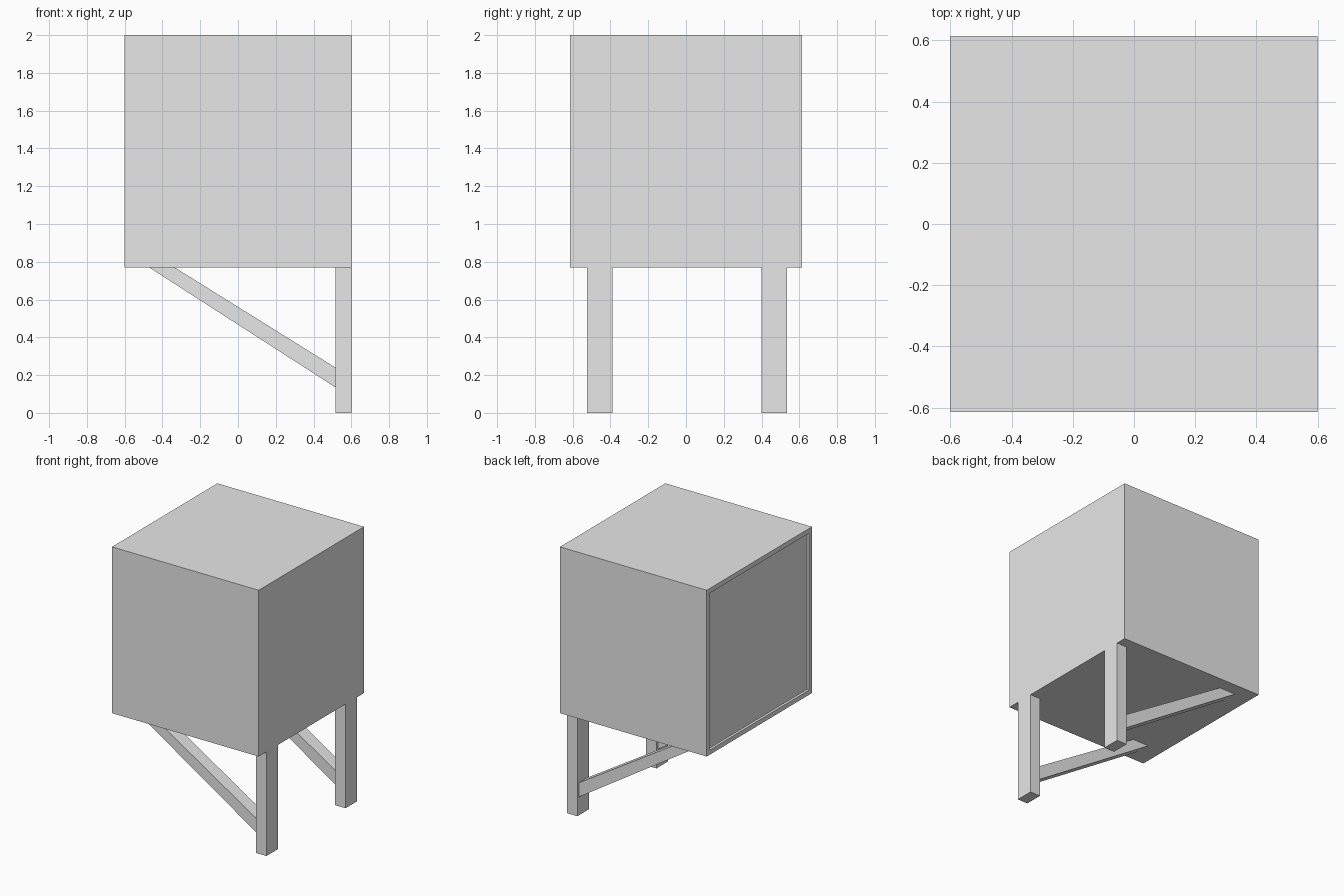
import bpy
import bmesh
from mathutils import Vector

cube = bpy.data.objects.get("Cube")
if cube:
    bpy.data.objects.remove(cube, do_unlink=True)

grey = bpy.data.materials.new("light grey")
grey.use_nodes = True
grey.diffuse_color = (0.8, 0.8, 0.8, 1)
grey.node_tree.nodes["Principled BSDF"].inputs["Base Color"].default_value = (0.8, 0.8, 0.8, 1)

HALF_X, HALF_Y, BASE, TOP = 0.6, 0.615, 0.77, 2.0


def add_object(name, bm):
    bmesh.ops.recalc_face_normals(bm, faces=bm.faces)
    mesh = bpy.data.meshes.new(name)
    bm.to_mesh(mesh)
    bm.free()
    mesh.materials.append(grey)
    obj = bpy.data.objects.new(name, mesh)
    bpy.context.collection.objects.link(obj)
    return obj


def extruded(name, outline, y0, y1):
    """Extrude an x-z outline from y0 to y1."""
    bm = bmesh.new()
    face = bm.faces.new([bm.verts.new((x, y0, z)) for x, z in outline])
    result = bmesh.ops.extrude_face_region(bm, geom=[face])
    verts = [v for v in result["geom"] if isinstance(v, bmesh.types.BMVert)]
    bmesh.ops.translate(bm, verts=verts, vec=(0, y1 - y0, 0))
    return add_object(name, bm)


def rectangle(x0, x1, z0, z1):
    return [(x0, z0), (x1, z0), (x1, z1), (x0, z1)]


# Box body with a shallow recessed panel on its -x side
bm = bmesh.new()
for x, z in rectangle(-HALF_X, HALF_X, BASE, TOP):
    bm.verts.new((x, -HALF_Y, z))
face = bm.faces.new(bm.verts[:])
result = bmesh.ops.extrude_face_region(bm, geom=[face])
moved = [v for v in result["geom"] if isinstance(v, bmesh.types.BMVert)]
bmesh.ops.translate(bm, verts=moved, vec=(0, 2 * HALF_Y, 0))
bmesh.ops.recalc_face_normals(bm, faces=bm.faces)
panel = min(bm.faces, key=lambda f: f.calc_center_median().x)

# Each step: side margin, top and bottom margin, depth
mid_z = (BASE + TOP) / 2
for side, end, depth in [(0.035, 0.035, 0), (0.04, 0.04, 0.012), (0.28, 0.165, 0.022)]:
    bmesh.ops.inset_individual(bm, faces=[panel], thickness=0.003)
    for v in panel.verts:
        sy = 1 if v.co.y > 0 else -1
        sz = 1 if v.co.z > mid_z else -1
        v.co = Vector((-HALF_X + depth, sy * (HALF_Y - side),
                       mid_z + sz * ((TOP - BASE) / 2 - end)))
body = add_object("box_body", bm)
bpy.context.view_layer.objects.active = body
body.select_set(True)
bpy.ops.object.shade_smooth_by_angle(angle=0.5)

# Two legs on the +x side, each with a diagonal brace up to the box floor
brace = [(0.53, 0.126), (0.53, 0.231), (-0.335, BASE), (-0.47, BASE)]
for label, y in [("front", -0.4575), ("back", 0.4675)]:
    extruded(label + "_leg", rectangle(0.515, HALF_X, 0, BASE), y - 0.0675, y + 0.0675)
    extruded(label + "_brace", brace, y - 0.05, y + 0.05)
